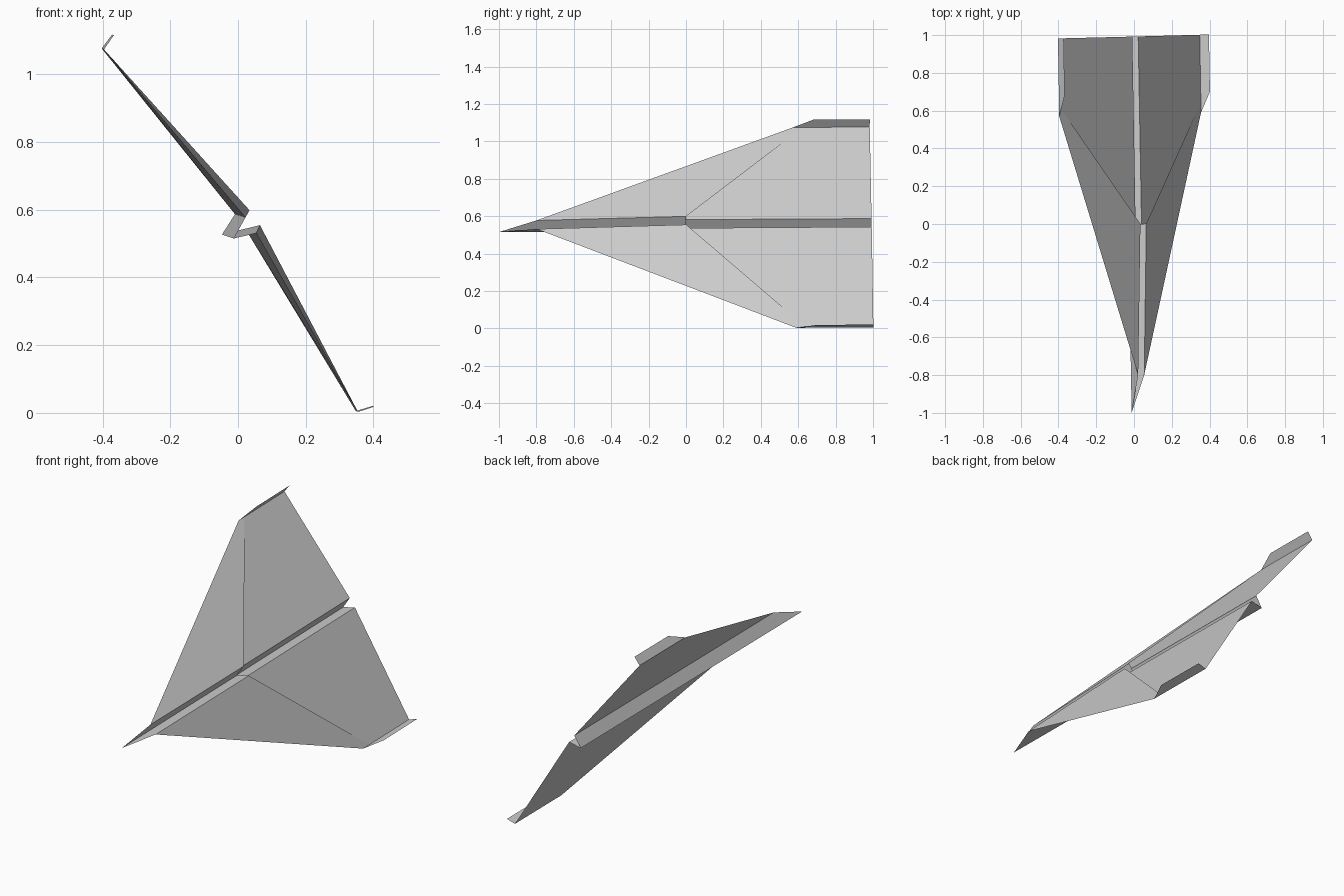
import bpy
from mathutils import Matrix, Vector

if "Cube" in bpy.data.objects:
    bpy.data.objects.remove(bpy.data.objects["Cube"])

# The plane is modelled level (x span, y tail, z up), then banked into its pose
span = Vector((0.574, 0.015, -0.819)).normalized()
tail = Vector((-0.0155, 1.0, 0.003))
tail = (tail - span * tail.dot(span)).normalized()
up = span.cross(tail)
pose = Matrix((span, tail, up)).transposed().to_4x4()
pose.translation = (-0.03, 0, 0.521)

# Key fold points of the right half
nose = (0, -1.0, 0)
keel_back = (0, 0.99, 0)
root_front = (0.028, -0.8, 0.066)
root_back = (0.027, 0.992, 0.066)
tip_front = (0.654, 0.58, 0.024)
tip_fold = (0.654, 0.635, 0.0245)
tip_back = (0.654, 0.992, 0.0245)
fin_front = (0.67, 0.69, 0.073)
fin_back = (0.67, 0.992, 0.073)
flap_root = (0.027, 0, 0.097)
flap_keel = (0, 0, 0.028)


def sheet(name, *panels):
    """Folded paper half, mirrored across the keel."""
    verts = list(dict.fromkeys(p for panel in panels for p in panel))
    mesh = bpy.data.meshes.new(name)
    mesh.from_pydata(verts, [], [[verts.index(p) for p in panel] for panel in panels])
    ob = bpy.data.objects.new(name, mesh)
    bpy.context.collection.objects.link(ob)
    mirror = ob.modifiers.new("mirror", 'MIRROR')
    mirror.use_clip = True
    ob.matrix_world = pose
    return ob


# Main sheet: keel side, wing and upturned wing tip
sheet("paper_sheet",
      (nose, keel_back, root_back, root_front)[::-1],
      (root_front, tip_front, tip_fold, tip_back, root_back),
      (tip_front, fin_front, fin_back, tip_back, tip_fold)[::-1][::-1])

# Folded-over front layer lying on the wing and inside the keel
sheet("front_fold",
      (nose, flap_keel, flap_root, root_front)[::-1],
      (root_front, tip_front, tip_fold, flap_root))
